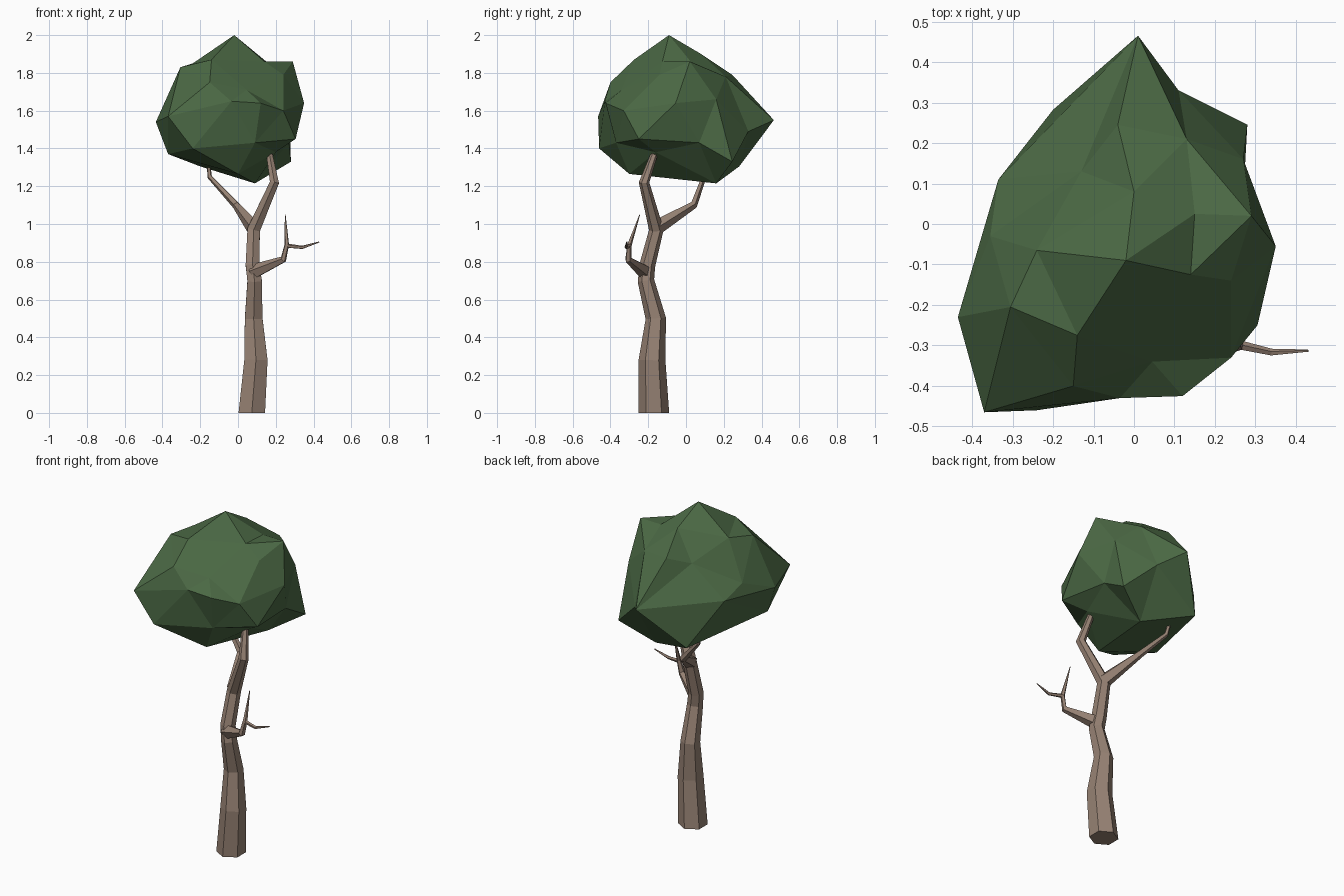
import bpy, bmesh, math
from mathutils import Vector


def material(name, color):
    m = bpy.data.materials.new(name)
    m.diffuse_color = (*color, 1)
    return m


BARK = material("bark", (0.31, 0.225, 0.175))
LEAF = material("leaf", (0.07, 0.14, 0.058))


def finish(bm, name, mat):
    bmesh.ops.recalc_face_normals(bm, faces=bm.faces[:])
    me = bpy.data.meshes.new(name)
    bm.to_mesh(me)
    bm.free()
    me.materials.append(mat)
    ob = bpy.data.objects.new(name, me)
    bpy.context.collection.objects.link(ob)
    return ob


def limb(name, path, sides, flat_start=False):
    """Tapered faceted tube along (x, y, z, radius) points."""
    bm = bmesh.new()
    pts = [Vector(p[:3]) for p in path]
    rings = []
    for i, p in enumerate(path):
        a, b = pts[max(i - 1, 0)], pts[min(i + 1, len(pts) - 1)]
        t = (b - a).normalized()
        if flat_start and i == 0:
            t = Vector((0, 0, 1))
        rot = Vector((0, 0, 1)).rotation_difference(t)
        ring = []
        for k in range(sides):
            ang = math.pi / 2 + 2 * math.pi * k / sides
            off = Vector((math.cos(ang), math.sin(ang), 0)) * p[3]
            ring.append(bm.verts.new(pts[i] + rot @ off))
        rings.append(ring)
    for r, s in zip(rings, rings[1:]):
        for k in range(sides):
            n = (k + 1) % sides
            bm.faces.new((r[k], r[n], s[n], s[k]))
    bm.faces.new(rings[0])
    bm.faces.new(rings[-1])
    return finish(bm, name, BARK)


# Trunk, continuing into the right fork
limb("trunk", [(0.073, -0.17, 0, 0.081), (0.095, -0.18, 0.28, 0.071),
               (0.083, -0.16, 0.5, 0.054), (0.088, -0.212, 0.7, 0.044),
               (0.077, -0.205, 0.78, 0.042), (0.083, -0.157, 0.97, 0.039),
               (0.193, -0.222, 1.22, 0.028), (0.157, -0.15, 1.42, 0.016)], 6, True)

# Left fork
limb("left_fork", [(0.085, -0.16, 0.98, 0.042), (-0.01, 0.04, 1.1, 0.021),
                   (-0.15, 0.095, 1.25, 0.013), (-0.16, 0.13, 1.36, 0.009)], 5)

# Bare side branch and its two twigs
limb("side_branch", [(0.08, -0.215, 0.745, 0.042), (0.24, -0.305, 0.812, 0.019),
                     (0.258, -0.3, 0.89, 0.013), (0.25, -0.245, 1.05, 0.002)], 5)
limb("side_twig", [(0.257, -0.298, 0.885, 0.012), (0.34, -0.317, 0.876, 0.009),
                   (0.43, -0.313, 0.905, 0.003)], 5)

# Canopy: facet corners, joined by wrapping them around a sphere
CORNERS = [
    (-0.02, -0.09, 2.0), (0.01, 0.465, 1.55), (0.29, 0.02, 1.86),
    (0.35, -0.055, 1.64), (0.28, 0.245, 1.33), (0.27, 0.07, 1.43),
    (0.09, 0.16, 1.215), (-0.37, -0.465, 1.57), (-0.24, -0.46, 1.4),
    (-0.435, -0.23, 1.54), (-0.305, -0.205, 1.83), (-0.14, -0.275, 1.87),
    (-0.15, -0.4, 1.75), (-0.035, -0.43, 1.65), (0.12, -0.425, 1.64),
    (0.045, -0.34, 1.71), (0.14, -0.125, 1.86), (0.24, -0.14, 1.79),
    (0.24, -0.33, 1.6), (0.305, -0.25, 1.45), (0.09, -0.37, 1.43),
    (0.0, -0.3, 1.265), (-0.37, -0.25, 1.37), (-0.355, -0.03, 1.62),
    (-0.335, 0.11, 1.56), (-0.2, 0.282, 1.305), (-0.13, 0.13, 1.74),
    (-0.04, 0.245, 1.79), (0.13, 0.21, 1.78), (0.0, 0.08, 1.9),
    (0.15, 0.025, 1.86), (0.11, 0.33, 1.49), (0.2, -0.16, 1.38),
    (-0.24, -0.065, 1.85), (0.27, 0.16, 1.66),
]
centre = Vector((-0.03, -0.05, 1.58))
bm = bmesh.new()
home = {}
for c in CORNERS:
    d = Vector(c) - centre
    d = Vector((d.x / 0.38, d.y / 0.46, d.z / 0.38)).normalized()
    home[bm.verts.new(d)] = Vector(c)
bmesh.ops.convex_hull(bm, input=bm.verts[:])
for v, p in home.items():
    v.co = p
finish(bm, "canopy", LEAF)
